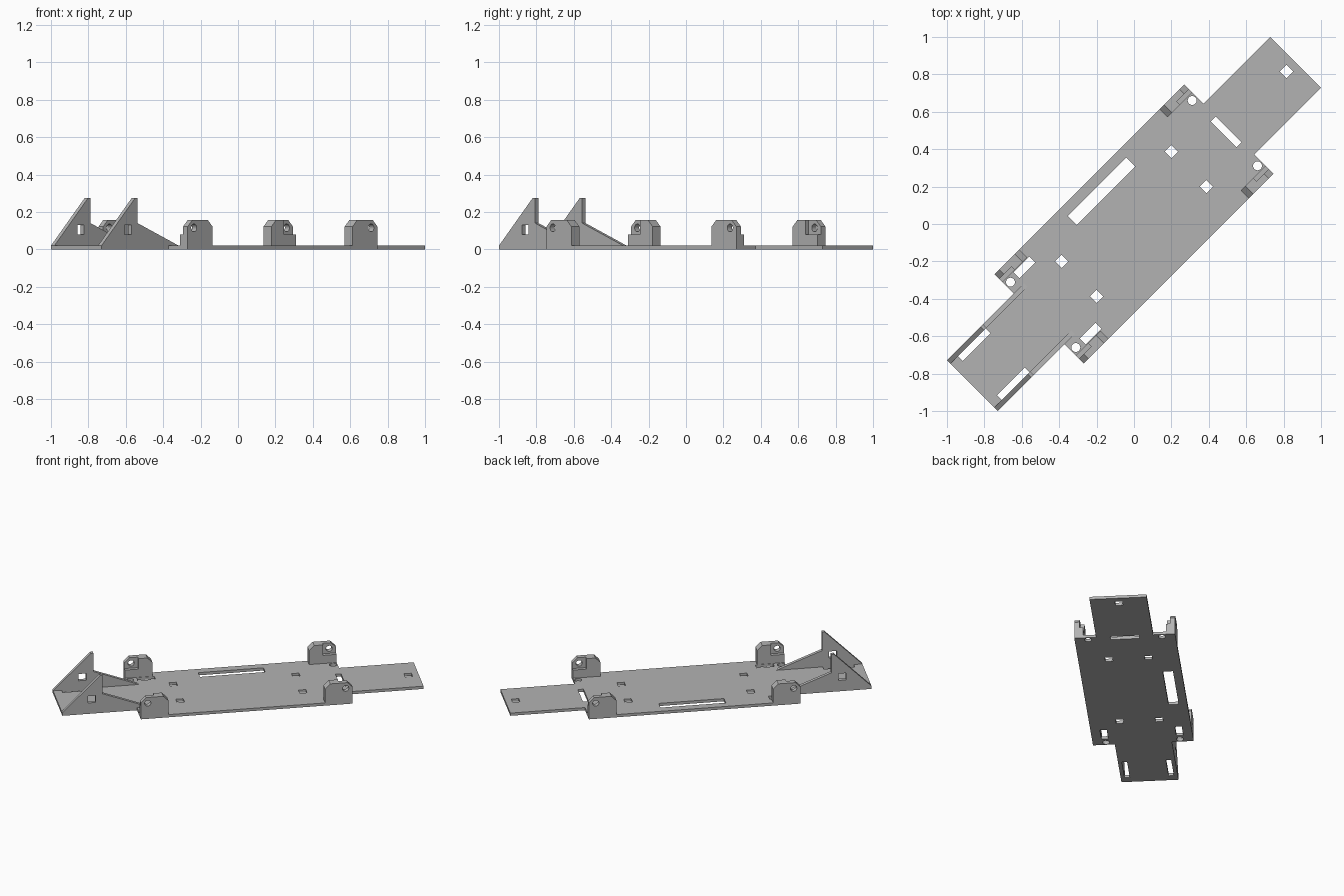
import bpy, bmesh, math
from mathutils import Matrix, Vector

if "Cube" in bpy.data.objects:
    bpy.data.objects.remove(bpy.data.objects["Cube"])

grey = bpy.data.materials.new("light grey plastic")
grey.diffuse_color = (0.45, 0.45, 0.45, 1)
grey.use_nodes = True
grey.node_tree.nodes["Principled BSDF"].inputs["Base Color"].default_value = grey.diffuse_color
TURN = Matrix.Rotation(math.radians(45), 4, 'Z')   # chassis lies diagonally
T = 0.02                                           # plate thickness


def prism(bm, pts, vec):
    """Extrude a closed outline of 3D points along vec."""
    vec = Vector(vec)
    a = [bm.verts.new(p) for p in pts]
    b = [bm.verts.new(Vector(p) + vec) for p in pts]
    bm.faces.new(a)
    bm.faces.new(b[::-1])
    n = len(a)
    for i in range(n):
        j = (i + 1) % n
        bm.faces.new((a[j], a[i], b[i], b[j]))


def box(bm, u0, u1, v0, v1, z0, z1):
    prism(bm, [(u0, v0, z0), (u1, v0, z0), (u1, v1, z0), (u0, v1, z0)], (0, 0, z1 - z0))


def side_profile(bm, uz, v0, v1):
    prism(bm, [(u, v0, z) for u, z in uz], (0, v1 - v0, 0))


def finish(name, bm):
    bmesh.ops.recalc_face_normals(bm, faces=bm.faces)
    bm.transform(TURN)
    me = bpy.data.meshes.new(name)
    bm.to_mesh(me)
    bm.free()
    me.materials.append(grey)
    ob = bpy.data.objects.new(name, me)
    bpy.context.collection.objects.link(ob)
    return ob


def cut(ob, bm):
    """Subtract the bmesh from the object and bake the result."""
    tool = finish("cutter", bm)
    tool.hide_render = True
    mod = ob.modifiers.new("cut", 'BOOLEAN')
    mod.operation, mod.solver, mod.object = 'DIFFERENCE', 'EXACT', tool
    dg = bpy.context.evaluated_depsgraph_get()
    me = bpy.data.meshes.new_from_object(ob.evaluated_get(dg))
    ob.modifiers.clear()
    ob.data = me
    bpy.data.objects.remove(tool)


def cylinder(bm, r, depth, loc, rot=Matrix()):
    bmesh.ops.create_cone(bm, cap_ends=True, segments=24, radius1=r, radius2=r,
                          depth=depth, matrix=Matrix.Translation(loc) @ rot)


# Base plate: wide middle with narrow nose and tail
L, M, W, N = 1.223, 0.717, 0.337, 0.191
bm = bmesh.new()
prism(bm, [(u, v, 0) for u, v in [
    (-L, -N), (-M, -N), (-M, -W), (M, -W), (M, -N), (L, -N),
    (L, N), (M, N), (M, W), (-M, W), (-M, N), (-L, N)]], (0, 0, T))
plate = finish("base_plate", bm)

# Plate openings
bm = bmesh.new()
for u, v in [(1.153, 0), (0.415, 0.132), (0.415, -0.132), (-0.415, 0.132), (-0.415, -0.132)]:
    box(bm, u - .025, u + .025, v - .025, v + .025, -.1, .1)
box(bm, -.22, .222, .212, .28, -.1, .1)
box(bm, .677, .715, -.097, .097, -.1, .1)
for s in (-1, 1):
    box(bm, -.638, -.518, min(s * .228, s * .274), max(s * .228, s * .274), -.1, .1)
    box(bm, -1.165, -.955, min(s * .13, s * .165), max(s * .13, s * .165), -.1, .1)
    for e in (-1, 1):
        cylinder(bm, .024, .2, (e * .687, s * .247, 0))
cut(plate, bm)

# Sloped nose ramp: tilted panel in front, wedge behind
bm = bmesh.new()
side_profile(bm, [(-L, T), (-.968, .275), (-.945, .275), (-1.042, .178), (-.64, T)], -.165, .165)
ramp = finish("nose_ramp", bm)
bm = bmesh.new()
box(bm, -1.07, -.8, -.066, .066, .215, .4)
for s in (-1, 1):
    box(bm, -1.185, -.955, min(s * .13, s * .17), max(s * .13, s * .17), -.1, .25)
    box(bm, -1.185, -.9, min(s * .13, s * .17), max(s * .13, s * .17), .155, .4)
cut(ramp, bm)

# Ramp side walls with strap windows
for s, side in ((1, "left"), (-1, "right")):
    bm = bmesh.new()
    side_profile(bm, [(-L, T), (-.968, .275), (-.95, .275), (-.95, .14), (-.64, T)],
                 s * .165, s * N)
    wall = finish(side + "_ramp_wall", bm)
    bm = bmesh.new()
    box(bm, -1.05, -.998, min(s * .1, s * .25), max(s * .1, s * .25), .08, .13)
    cut(wall, bm)

# Four axle brackets with chamfered tops, nut seats and screw holes
c, H = .035, .157
for e, end in ((1, "rear"), (-1, "front")):
    for s, side in ((1, "left"), (-1, "right")):
        bm = bmesh.new()
        a, b = .53, M
        uz = [(a, T), (a, H - c), (a + c, H), (b - c, H), (b, H - c), (b, T)]
        side_profile(bm, [(e * u, z) for u, z in uz], s * .277, s * W)
        bracket = finish(f"{end}_{side}_bracket", bm)
        bm = bmesh.new()
        box(bm, min(e * .625, e * .8), max(e * .625, e * .8),
            min(s * .25, s * .302), max(s * .25, s * .302), .08, .3)
        cut(bracket, bm)
        bm = bmesh.new()
        cylinder(bm, .021, .3, (e * .67, s * .31, .115), Matrix.Rotation(math.pi / 2, 4, 'X'))
        cut(bracket, bm)
